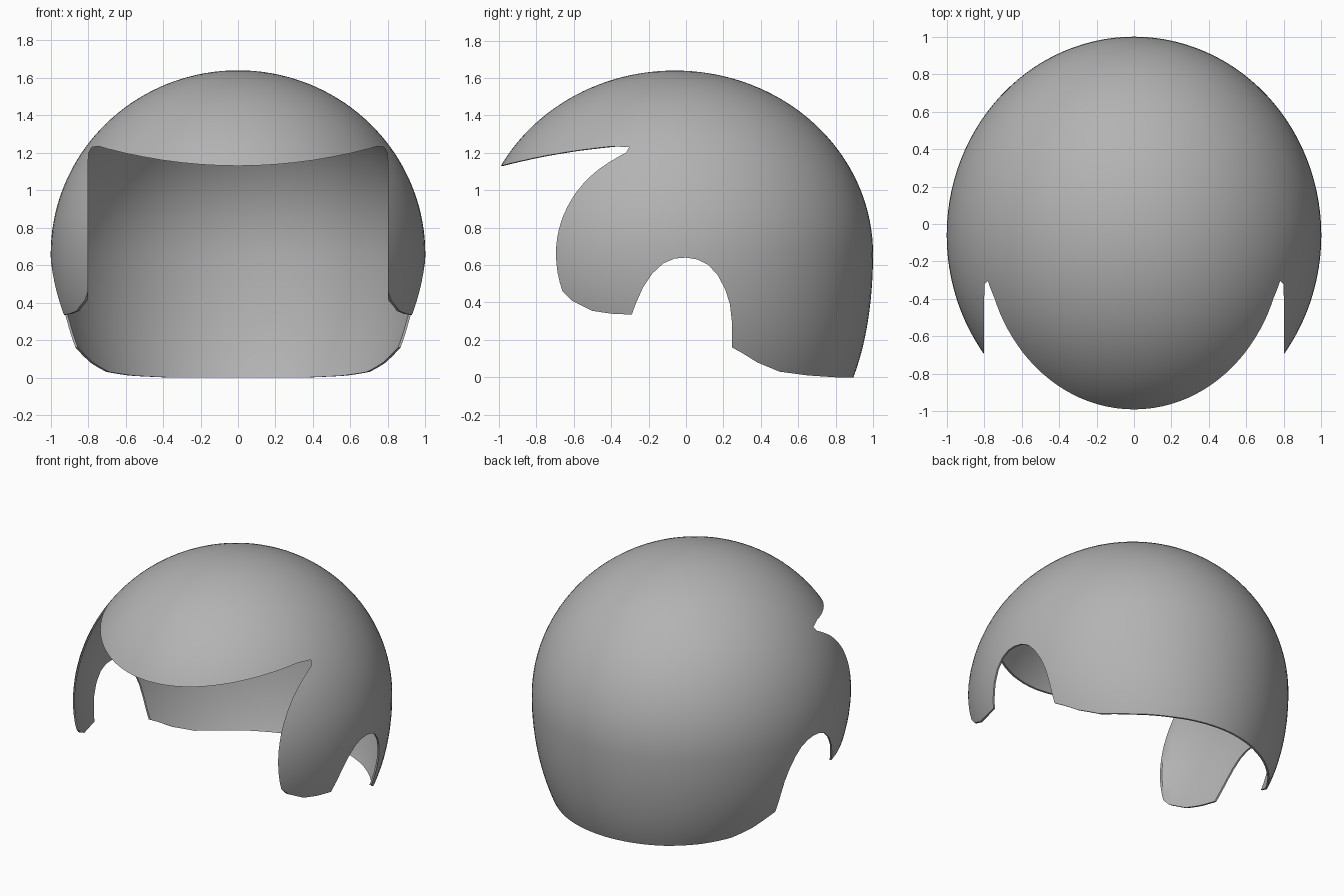
import bpy, bmesh, math

cube = bpy.data.objects.get("Cube")
if cube:
    bpy.data.objects.remove(cube, do_unlink=True)

WIDEST = 0.66      # height of the widest level
TOP, LOW = 0.98, 1.15   # half heights above and below it


def new_object(name, bm):
    bmesh.ops.recalc_face_normals(bm, faces=bm.faces)
    mesh = bpy.data.meshes.new(name)
    bm.to_mesh(mesh)
    bm.free()
    obj = bpy.data.objects.new(name, mesh)
    bpy.context.collection.objects.link(obj)
    return obj


def prism(name, points, start, end):
    """Extrude a closed outline of 3D points along an axis offset."""
    bm = bmesh.new()
    rings = [[bm.verts.new([p[i] + off[i] for i in range(3)]) for p in points]
             for off in (start, end)]
    n = len(points)
    bm.faces.new(rings[0])
    bm.faces.new(rings[1][::-1])
    for i in range(n):
        j = (i + 1) % n
        bm.faces.new((rings[0][i], rings[0][j], rings[1][j], rings[1][i]))
    obj = new_object(name, bm)
    obj.hide_render = True
    return obj


# Helmet shell: egg-shaped dome, its lower part drifting backward
bm = bmesh.new()
bmesh.ops.create_uvsphere(bm, u_segments=112, v_segments=72, radius=1)
for v in bm.verts:
    drop = max(0, -v.co.z * LOW)
    v.co.y = v.co.y * 1.06 - 0.06 + 0.2 * drop ** 2
    v.co.z = WIDEST + v.co.z * (TOP if v.co.z > 0 else LOW)
shell = new_object("helmet_shell", bm)

grey = bpy.data.materials.new("shell_grey")
grey.use_nodes = True
grey.diffuse_color = (0.45, 0.45, 0.45, 1)
grey.node_tree.nodes["Principled BSDF"].inputs["Base Color"].default_value = grey.diffuse_color
shell.data.materials.append(grey)

# Face opening: straight sides, arched brim with rounded corners
half = [(0.1 * i, 1.13 + 0.187 * (0.1 * i) ** 2) for i in range(8)]
half += [(0.745, 1.235), (0.78, 1.23), (0.797, 1.2), (0.8, 1.16), (0.8, -1)]
face = half + [(-x, z) for x, z in half[:0:-1]]
face_cutter = prism("face_cutter", [(x, 0, z) for x, z in face],
                    (0, -1.6, 0), (0, -0.15, 0))

# Lower trim: cheek ends, ear arches and nape edge
trim = [(-1.6, 0.46), (-0.66, 0.46), (-0.61, 0.41), (-0.5, 0.355), (-0.4, 0.34), (-0.29, 0.335)]
trim += [(-0.27, 0.39), (-0.23, 0.48), (-0.18, 0.555), (-0.12, 0.61), (-0.06, 0.635),
         (0, 0.64), (0.06, 0.63), (0.12, 0.6), (0.17, 0.545), (0.21, 0.47),
         (0.235, 0.39), (0.245, 0.3), (0.245, 0.16)]
trim += [(0.3, 0.13), (0.38, 0.08), (0.5, 0.03), (0.65, 0.01), (0.8, 0), (1.6, 0),
         (1.6, -1), (-1.6, -1)]
trim_cutter = prism("trim_cutter", [(0, y, z) for y, z in trim],
                    (-1.6, 0, 0), (1.6, 0, 0))

# Thin wall, then cut the openings
wall = shell.modifiers.new("wall", 'SOLIDIFY')
wall.thickness = 0.012
wall.offset = -1
for cutter in (face_cutter, trim_cutter):
    cut = shell.modifiers.new(cutter.name, 'BOOLEAN')
    cut.operation = 'DIFFERENCE'
    cut.solver = 'EXACT'
    cut.object = cutter

bpy.ops.object.select_all(action='DESELECT')
shell.select_set(True)
bpy.context.view_layer.objects.active = shell
for name in [m.name for m in shell.modifiers]:
    bpy.ops.object.modifier_apply(modifier=name)
for cutter in (face_cutter, trim_cutter):
    bpy.data.objects.remove(cutter, do_unlink=True)
bpy.ops.object.shade_smooth_by_angle(angle=math.radians(35))
